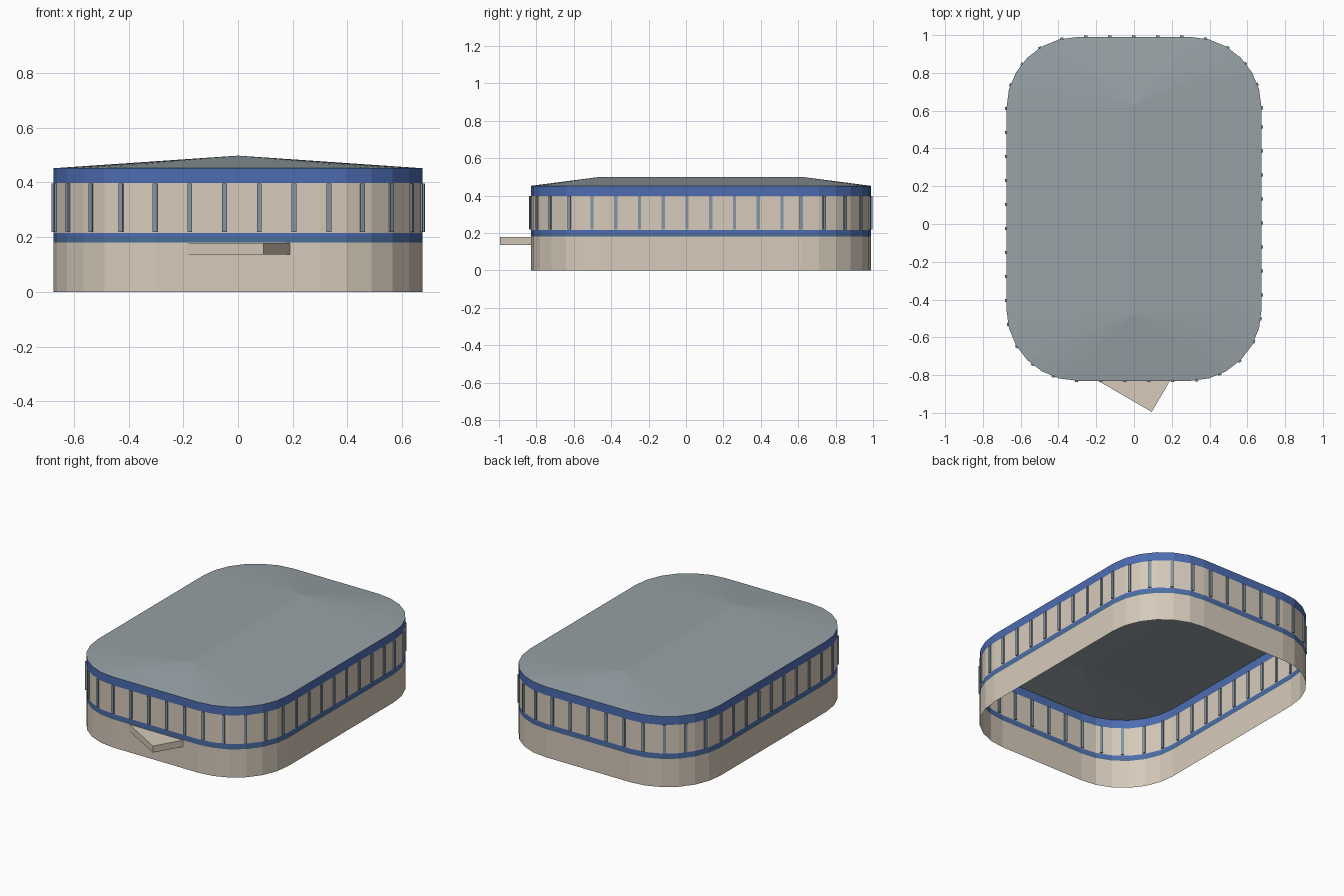
import bpy
import bmesh
import math
from mathutils import Vector, Matrix

if "Cube" in bpy.data.objects:
    bpy.data.objects.remove(bpy.data.objects["Cube"])


def make_material(name, rgb):
    color = [(c / 255) ** 2.2 for c in rgb] + [1]
    mat = bpy.data.materials.new(name)
    mat.use_nodes = True
    mat.diffuse_color = color
    mat.node_tree.nodes["Principled BSDF"].inputs["Base Color"].default_value = color
    return mat


cream = make_material("cream wall", (213, 201, 185))
blue = make_material("blue trim", (78, 108, 176))
steel = make_material("steel blue sill", (76, 110, 152))
grey = make_material("grey roof", (150, 160, 165))
frame = make_material("grey blue frame", (130, 149, 163))


def add_object(name, bm, mat):
    mesh = bpy.data.meshes.new(name)
    bm.to_mesh(mesh)
    bm.free()
    mesh.materials.append(mat)
    obj = bpy.data.objects.new(name, mesh)
    bpy.context.collection.objects.link(obj)
    return obj


# Rounded rectangular footprint, counter-clockwise from the rear left corner
HALF_X, FRONT, BACK, RADIUS, STEPS = 0.675, -0.83, 0.99, 0.375, 6
cx = HALF_X - RADIUS
centres = [(cx, BACK - RADIUS), (-cx, BACK - RADIUS),
           (-cx, FRONT + RADIUS), (cx, FRONT + RADIUS)]
outline = []
for corner, (x, y) in enumerate(centres):
    for i in range(STEPS + 1):
        a = math.pi / 2 * (corner + i / STEPS)
        outline.append(Vector((x + RADIUS * math.cos(a), y + RADIUS * math.sin(a), 0)))
edges = list(zip(outline, outline[1:] + outline[:1]))


def wall_band(name, low, high, mat):
    bm = bmesh.new()
    rings = [[bm.verts.new((p.x, p.y, z)) for p in outline] for z in (low, high)]
    n = len(outline)
    for i in range(n):
        j = (i + 1) % n
        bm.faces.new((rings[0][i], rings[0][j], rings[1][j], rings[1][i]))
    return add_object(name, bm, mat)


# Stacked wall bands, open underneath
wall_band("lower_wall", 0, 0.18, cream)
wall_band("sill_lower_stripe", 0.18, 0.198, steel)
wall_band("sill_upper_stripe", 0.198, 0.215, blue)
wall_band("window_wall", 0.215, 0.398, cream)
wall_band("roof_fascia", 0.398, 0.452, blue)

# Hipped roof rising to a ridge
bm = bmesh.new()
rim = [bm.verts.new((p.x, p.y, 0.452)) for p in outline]
ridge_back = bm.verts.new((0, 0.635, 0.498))
ridge_front = bm.verts.new((0, -0.475, 0.498))
for i, a in enumerate(rim):
    b = rim[(i + 1) % len(rim)]
    if a.co.y > 0 and b.co.y > 0:
        bm.faces.new((a, b, ridge_back))
    elif a.co.y < 0 and b.co.y < 0:
        bm.faces.new((a, b, ridge_front))
    elif a.co.y > 0:
        bm.faces.new((a, b, ridge_front, ridge_back))
    else:
        bm.faces.new((a, b, ridge_back, ridge_front))
add_object("roof", bm, grey)

# Window posts at even steps along the footprint
SPACING = 0.127
bm = bmesh.new()
walked, target = 0.0, 0.0
for a, b in edges:
    length = (b - a).length
    direction = (b - a).normalized()
    while target < walked + length:
        spot = a + direction * (target - walked)
        matrix = (Matrix.Translation((spot.x, spot.y, 0.308))
                  @ Matrix.Rotation(math.atan2(direction.y, direction.x), 4, "Z")
                  @ Matrix.Diagonal((0.017, 0.015, 0.178, 1)))
        bmesh.ops.create_cube(bm, size=1, matrix=matrix)
        target += SPACING
    walked += length
add_object("window_posts", bm, frame)

# Triangular entrance canopy
bm = bmesh.new()
base = bm.faces.new([bm.verts.new((x, y, 0.137)) for x, y in
                     ((-0.19, FRONT), (0.094, -0.995), (0.19, FRONT))])
top = bmesh.ops.extrude_face_region(bm, geom=[base])["geom"]
bmesh.ops.translate(bm, vec=(0, 0, 0.042),
                    verts=[v for v in top if isinstance(v, bmesh.types.BMVert)])
bmesh.ops.recalc_face_normals(bm, faces=bm.faces)
add_object("entrance_canopy", bm, cream)
